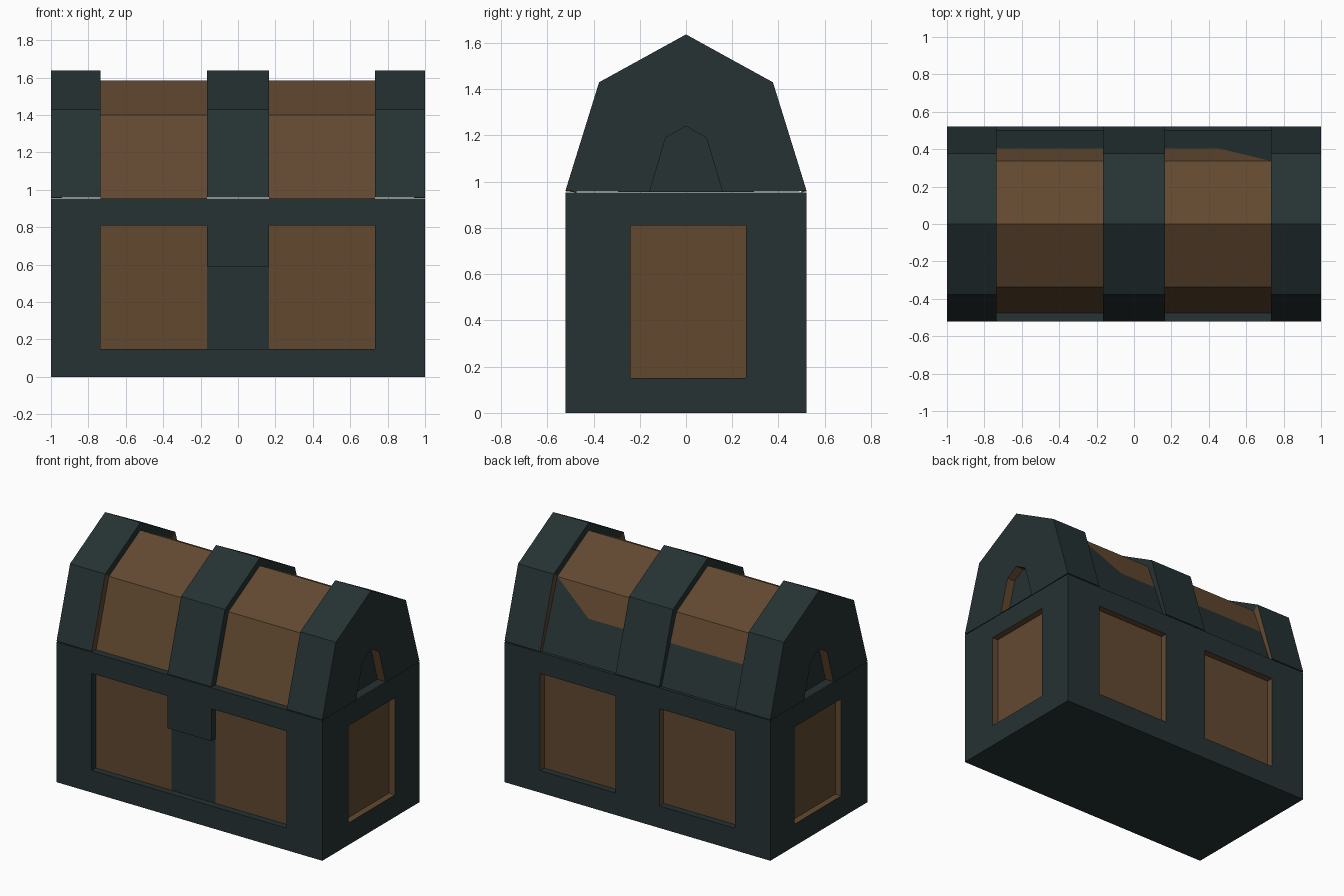
import bpy, bmesh
from mathutils import Vector

if "Cube" in bpy.data.objects:
    bpy.data.objects.remove(bpy.data.objects["Cube"])


def material(name, rgb):
    m = bpy.data.materials.new(name)
    m.diffuse_color = (*rgb, 1)
    m.use_nodes = True
    m.node_tree.nodes["Principled BSDF"].inputs["Base Color"].default_value = m.diffuse_color
    return m


MATS = [material("dark_iron", (0.019, 0.032, 0.033)),
        material("brown_wood", (0.122, 0.066, 0.030))]
IRON, WOOD = 0, 1


def finish(bm, name):
    mesh = bpy.data.meshes.new(name)
    bm.to_mesh(mesh)
    bm.free()
    for m in MATS:
        mesh.materials.append(m)
    obj = bpy.data.objects.new(name, mesh)
    bpy.context.collection.objects.link(obj)


def add_face(bm, pts, mat, normal=None):
    f = bm.faces.new([bm.verts.new(p) for p in pts])
    f.material_index = mat
    f.normal_update()
    if normal is not None and f.normal.dot(normal) < 0:
        f.normal_flip()


def relief(bm, us, vs, place, depth, floor_mat, wall_mat):
    """Wall made of grid cells, each at its own depth, with steps between."""
    nu, nv = len(us) - 1, len(vs) - 1
    o = Vector(place(0, 0, 0))
    out = o - Vector(place(0, 0, 1))
    ud = Vector(place(1, 0, 0)) - o
    vd = Vector(place(0, 1, 0)) - o
    for i in range(nu):
        for j in range(nv):
            a = depth(i, j)
            u0, u1, v0, v1 = us[i], us[i + 1], vs[j], vs[j + 1]
            add_face(bm, [place(u0, v0, a), place(u1, v0, a), place(u1, v1, a),
                          place(u0, v1, a)], floor_mat(i, j) if a else IRON, out)
            if i + 1 < nu and depth(i + 1, j) != a:
                b = depth(i + 1, j)
                n = ud if b > a else -ud
                add_face(bm, [place(u1, v0, a), place(u1, v1, a), place(u1, v1, b),
                              place(u1, v0, b)], wall_mat(n), n)
            if j + 1 < nv and depth(i, j + 1) != a:
                b = depth(i, j + 1)
                n = vd if b > a else -vd
                add_face(bm, [place(u0, v1, a), place(u1, v1, a), place(u1, v1, b),
                              place(u0, v1, b)], wall_mat(n), n)


# Chest body: four relief walls, floor and rim
X, Y, RIM, D = 1.0, 0.522, 0.953, 0.045
body = bmesh.new()
long_us = [-X, -0.735, -0.165, 0.165, 0.732, X]

# front: one wide recess with the latch hanging into it
relief(body, long_us, [0, 0.15, 0.59, 0.81, RIM],
       lambda u, v, d: (u, -Y + d, v),
       lambda i, j: D if 1 <= i <= 3 and j in (1, 2) and (i, j) != (2, 2) else 0,
       lambda i, j: IRON if i == 2 else WOOD,
       lambda n: IRON)
# back: two separate panels
relief(body, long_us, [0, 0.15, 0.81, RIM],
       lambda u, v, d: (u, Y - d, v),
       lambda i, j: D if i in (1, 3) and j == 1 else 0,
       lambda i, j: WOOD,
       lambda n: IRON if n.z > 0.5 else WOOD)
# ends: one panel each
for s in (-1, 1):
    relief(body, [-Y, -0.24, 0.26, Y], [0, 0.15, 0.81, RIM],
           lambda u, v, d, s=s: (s * (X - d), u, v),
           lambda i, j: D if (i, j) == (1, 1) else 0,
           lambda i, j: WOOD,
           lambda n: WOOD)
for z, n in ((0, (0, 0, -1)), (RIM, (0, 0, 1))):
    add_face(body, [(-X, -Y, z), (X, -Y, z), (X, Y, z), (-X, Y, z)], IRON, Vector(n))
bmesh.ops.remove_doubles(body, verts=body.verts, dist=1e-5)
finish(body, "chest_body")


# Lid: gabled cross-sections lofted along x, stepping between bands and wood
def section(pts, t=0.417):
    """Insert a point on the rear lower slope where the wood stops."""
    (y0, z0), (y1, z1) = pts[3], pts[4]
    return pts[:4] + [(y0 + (y1 - y0) * t, z0 + (z1 - z0) * t), pts[4]]


outer = section([(-Y, 0.959), (-0.376, 1.43), (0, 1.637), (0.376, 1.43), (Y, 0.959)])
inner = section([(-0.475, 0.953), (-0.337, 1.40), (0, 1.585), (0.337, 1.40), (0.5, 0.953)])
arch = section([(-0.158, 0.955), (-0.088, 1.19), (0, 1.24), (0.088, 1.19), (0.158, 0.955)])

stations = [(-0.94, arch), (-X, arch), (-X, outer), (-0.735, outer), (-0.735, inner),
            (-0.165, inner), (-0.165, outer), (0.165, outer), (0.165, inner),
            (0.45, inner), (0.732, inner), (0.732, outer), (X, outer), (X, arch),
            (0.94, arch)]

lid = bmesh.new()
rings = [[lid.verts.new((x, y, z)) for y, z in prof] for x, prof in stations]


def strip_mat(k, e):
    (xa, pa), (xb, pb) = stations[k], stations[k + 1]
    if pa is pb:
        if pa is arch:
            return WOOD
        return WOOD if pa is inner and e < 4 else IRON
    # inner sides of the end bands are wood coloured on the lower slopes
    if inner in (pa, pb) and abs(xa) > 0.5 and e in (0, 3, 4):
        return WOOD
    return IRON


for k in range(len(stations) - 1):
    a, b = rings[k], rings[k + 1]
    same = stations[k][1] is stations[k + 1][1]
    for e in range(5):
        if e == 3 and stations[k][0] == 0.45:
            # slanted end of the wood on the rear slope
            lid.faces.new([a[3], a[4], b[3]]).material_index = WOOD
            lid.faces.new([a[4], b[4], b[3]]).material_index = IRON
        else:
            f = lid.faces.new([a[e], a[e + 1], b[e + 1], b[e]])
            f.material_index = strip_mat(k, e)
    if same and stations[k][1] is not arch:
        lid.faces.new([a[5], a[0], b[0], b[5]]).material_index = IRON
for ring in (rings[0], rings[-1]):
    lid.faces.new(ring).material_index = IRON
bmesh.ops.recalc_face_normals(lid, faces=lid.faces)
finish(lid, "chest_lid")
